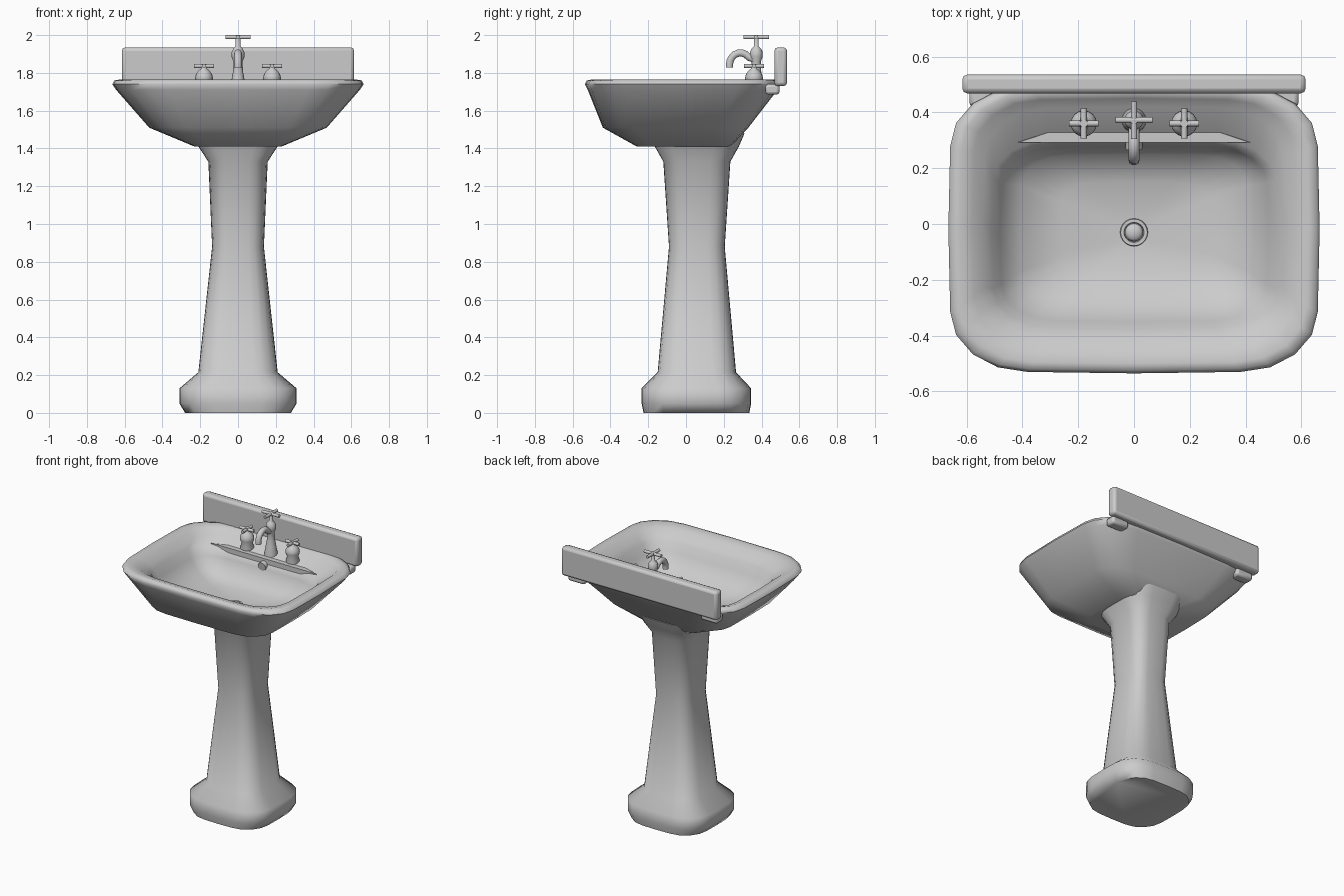
import bpy, bmesh, math
from mathutils import Vector

cube = bpy.data.objects.get("Cube")
if cube:
    bpy.data.objects.remove(cube, do_unlink=True)

# One glazed grey for everything
glaze = bpy.data.materials.new("grey_glaze")
glaze.use_nodes = True
colour = (0.6, 0.6, 0.6, 1)
glaze.diffuse_color = colour
glaze.node_tree.nodes["Principled BSDF"].inputs["Base Color"].default_value = colour


def finish(name, bm, angle=60, bevel=0):
    bmesh.ops.recalc_face_normals(bm, faces=bm.faces)
    mesh = bpy.data.meshes.new(name)
    bm.to_mesh(mesh)
    bm.free()
    mesh.materials.append(glaze)
    obj = bpy.data.objects.new(name, mesh)
    bpy.context.collection.objects.link(obj)
    if bevel:
        mod = obj.modifiers.new("soft_edges", "BEVEL")
        mod.width, mod.segments = bevel, 2
    bpy.ops.object.select_all(action="DESELECT")
    obj.select_set(True)
    bpy.context.view_layer.objects.active = obj
    bpy.ops.object.shade_smooth_by_angle(angle=math.radians(angle))
    return obj


def loft(name, rings, angle=60):
    """Skin a stack of closed rings and cap both ends."""
    bm = bmesh.new()
    rows = [[bm.verts.new(p) for p in ring] for ring in rings]
    n = len(rows[0])
    for a, b in zip(rows, rows[1:]):
        for j in range(n):
            k = (j + 1) % n
            bm.faces.new((a[j], a[k], b[k], b[j]))
    bm.faces.new(rows[0][::-1])
    bm.faces.new(rows[-1])
    return finish(name, bm, angle)


def rounded(hx, y0, y1, z, corner=0.42, segs=4, bulge=0.01):
    """Rounded rectangle with slightly bowed sides."""
    cy, hy = (y0 + y1) / 2, (y1 - y0) / 2
    pts = []
    for q, (sx, sy) in enumerate([(1, 1), (-1, 1), (-1, -1), (1, -1)]):
        for i in range(segs + 1):
            a = math.pi / 2 * (q + i / segs)
            pts.append((hx * (1 - bulge) * (sx * (1 - corner) + corner * math.cos(a)),
                        cy + hy * (1 - bulge) * (sy * (1 - corner) + corner * math.sin(a)), z))
        mid = math.pi / 2 * (q + 1)
        pts.append((hx * math.cos(mid), cy + hy * math.sin(mid), z))
    return pts


def lathe(name, x, y, profile, n=16):
    return loft(name, [[(x + r * math.cos(2 * math.pi * i / n),
                         y + r * math.sin(2 * math.pi * i / n), z) for i in range(n)]
                       for r, z in profile], 50)


def block(name, x0, x1, y0, y1, z0, z1, bevel):
    bm = bmesh.new()
    bmesh.ops.create_cube(bm, size=1)
    for v in bm.verts:
        v.co = Vector(((x0 + x1) / 2 + v.co.x * (x1 - x0),
                       (y0 + y1) / 2 + v.co.y * (y1 - y0),
                       (z0 + z1) / 2 + v.co.z * (z1 - z0)))
    return finish(name, bm, 40, bevel)


def tube(name, points, radius):
    curve = bpy.data.curves.new(name, "CURVE")
    curve.dimensions = "3D"
    curve.bevel_depth, curve.bevel_resolution = radius, 3
    curve.use_fill_caps = True
    spline = curve.splines.new("POLY")
    spline.points.add(len(points) - 1)
    for p, co in zip(spline.points, points):
        p.co = (*co, 1)
    obj = bpy.data.objects.new(name, curve)
    bpy.context.collection.objects.link(obj)
    curve.materials.append(glaze)
    bpy.ops.object.select_all(action="DESELECT")
    obj.select_set(True)
    bpy.context.view_layer.objects.active = obj
    bpy.ops.object.convert(target="MESH")
    bpy.ops.object.shade_smooth_by_angle(angle=math.radians(50))


def cross_handle(name, x, y, z, reach, r):
    tube(name + "_bar_x", [(x - reach, y, z), (x + reach, y, z)], r)
    tube(name + "_bar_y", [(x, y - reach, z), (x, y + reach, z)], r)


# Basin: outside shell, over the rim, down the bowl with a lower tap deck behind
loft("basin", [rounded(*r) for r in [
    (0.23, -0.26, 0.24, 1.41), (0.47, -0.44, 0.33, 1.51), (0.645, -0.52, 0.485, 1.71),
    (0.665, -0.535, 0.50, 1.74), (0.655, -0.525, 0.495, 1.76), (0.625, -0.50, 0.475, 1.765),
    (0.58, -0.45, 0.45, 1.75), (0.54, -0.405, 0.42, 1.715), (0.51, -0.375, 0.305, 1.69),
    (0.48, -0.35, 0.28, 1.63), (0.41, -0.28, 0.25, 1.545), (0.26, -0.17, 0.15, 1.505),
    (0.05, -0.08, 0.02, 1.49)]])

# Pedestal
loft("pedestal", [rounded(*r, 0.6) for r in [
    (0.28, -0.225, 0.335, 0), (0.31, -0.235, 0.345, 0.05), (0.31, -0.235, 0.345, 0.13),
    (0.21, -0.15, 0.265, 0.215), (0.137, -0.09, 0.205, 0.88), (0.157, -0.12, 0.235, 1.33),
    (0.21, -0.165, 0.28, 1.41), (0.235, -0.18, 0.31, 1.48)]])

# Backsplash and its corner brackets
block("backsplash", -0.615, 0.615, 0.468, 0.535, 1.73, 1.935, 0.018)
for side, s in (("left", 1), ("right", -1)):
    x0, x1 = sorted((s * 0.46, s * 0.59))
    block(side + "_bracket", x0, x1, 0.42, 0.495, 1.685, 1.74, 0.015)

# Lip along the front of the tap deck
loft("deck_lip", [[(-w, 0.292, z), (w, 0.292, z), (w * 0.74, 0.328, z), (-w * 0.74, 0.328, z)]
                  for w, z in [(0.33, 1.665), (0.42, 1.69), (0.415, 1.70)]], 30)

# Drain and overflow
lathe("drain_ring", 0, -0.03, [(0.04, 1.48), (0.05, 1.49), (0.048, 1.502),
                               (0.036, 1.502), (0.034, 1.493)], 20)
lathe("drain_plug", 0, -0.03, [(0.033, 1.49), (0.032, 1.503), (0.022, 1.511), (0.008, 1.515)], 20)
tube("overflow", [(0, 0.30, 1.655), (0, 0.268, 1.65)], 0.03)

# Hot and cold taps
for side, x in (("left", 0.18), ("right", -0.18)):
    lathe(side + "_tap", x, 0.36, [(0.04, 1.69), (0.045, 1.71), (0.036, 1.74), (0.047, 1.765),
                                   (0.046, 1.785), (0.032, 1.81), (0.016, 1.822), (0.014, 1.848)])
    cross_handle(side + "_tap_handle", x, 0.36, 1.836, 0.053, 0.011)

# Central faucet
lathe("faucet_body", 0, 0.372, [(0.045, 1.69), (0.042, 1.72), (0.034, 1.765), (0.026, 1.81),
                                (0.024, 1.86), (0.034, 1.885), (0.034, 1.91), (0.024, 1.93),
                                (0.013, 1.94), (0.013, 1.998)])
cross_handle("faucet_handle", 0, 0.372, 1.989, 0.067, 0.011)
arc = [(0, 0.288 + 0.058 * math.cos(a), 1.842 + 0.064 * math.sin(a))
       for a in [math.radians(40 + 20 * i) for i in range(8)]]
tube("spout", [(0, 0.372, 1.868)] + arc + [(0, 0.23, 1.828)], 0.02)
